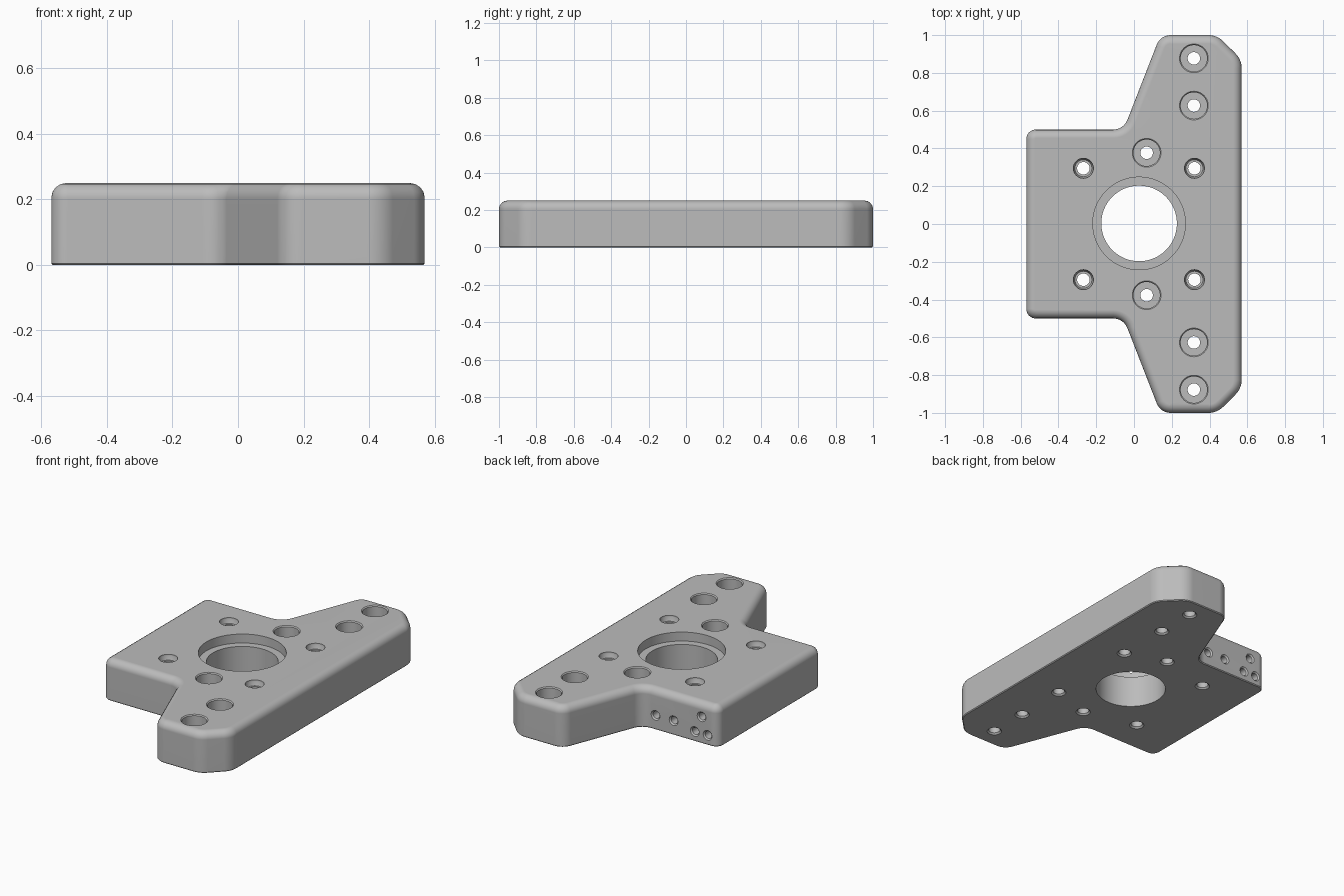
import bpy, bmesh, math
from mathutils import Vector, Matrix

if "Cube" in bpy.data.objects:
    bpy.data.objects.remove(bpy.data.objects["Cube"])

HEIGHT = 0.25

metal = bpy.data.materials.new("machined grey")
metal.use_nodes = True
grey = (0.5, 0.5, 0.5, 1)
metal.diffuse_color = grey
metal.node_tree.nodes["Principled BSDF"].inputs["Base Color"].default_value = grey


def filleted(corners, steps=8):
    """Round each (x, y, radius) corner with a tangent arc."""
    points = []
    for i, (x, y, r) in enumerate(corners):
        p = Vector((x, y))
        a = (Vector(corners[i - 1][:2]) - p).normalized()
        b = (Vector(corners[(i + 1) % len(corners)][:2]) - p).normalized()
        half = a.angle(b) / 2
        centre = p + (a + b).normalized() * r / math.sin(half)
        start = p + a * r / math.tan(half) - centre
        end = p + b * r / math.tan(half) - centre
        sweep = start.angle_signed(end)
        for k in range(steps + 1):
            # angle_signed is clockwise positive
            points.append(centre + Matrix.Rotation(-sweep * k / steps, 2) @ start)
    return points


def make_object(name, bm):
    bmesh.ops.recalc_face_normals(bm, faces=bm.faces)
    mesh = bpy.data.meshes.new(name)
    bm.to_mesh(mesh)
    bm.free()
    obj = bpy.data.objects.new(name, mesh)
    bpy.context.collection.objects.link(obj)
    mesh.materials.append(metal)
    return obj


def lathe(bm, profile, place, sides=40):
    """Add a closed turned solid from (radius, height) pairs."""
    rings = []
    for r, z in profile:
        rings.append([bm.verts.new(place @ Vector((r * math.cos(t), r * math.sin(t), z)))
                      for t in (math.tau * k / sides for k in range(sides))])
    for low, high in zip(rings, rings[1:]):
        for k in range(sides):
            n = (k + 1) % sides
            bm.faces.new((low[k], low[n], high[n], high[k]))
    bm.faces.new(rings[0][::-1])
    bm.faces.new(rings[-1])


# Plate: mirrored outline, extruded, with rounded top and fine bottom chamfer
lower = [(-0.57, -0.5, 0.05), (-0.055, -0.5, 0.08), (0.14, -1, 0.08),
         (0.44, -1, 0.11), (0.57, -0.87, 0.11)]
outline = filleted(lower + [(x, -y, r) for x, y, r in reversed(lower)])
bm = bmesh.new()
base = bm.faces.new([bm.verts.new((p.x, p.y, 0)) for p in outline])
grown = bmesh.ops.extrude_face_region(bm, geom=[base], use_keep_orig=True)["geom"]
bmesh.ops.translate(bm, vec=(0, 0, HEIGHT),
                    verts=[g for g in grown if isinstance(g, bmesh.types.BMVert)])
bmesh.ops.recalc_face_normals(bm, faces=bm.faces)
for level, size, segments in ((HEIGHT, 0.045, 4), (0, 0.005, 1)):
    rim = [e for e in bm.edges if all(abs(v.co.z - level) < 1e-5 for v in e.verts)]
    bmesh.ops.bevel(bm, geom=rim, offset=size, offset_type='OFFSET', segments=segments,
                    profile=0.5, affect='EDGES', clamp_overlap=False)
plate = make_object("mounting_plate", bm)

# Hole shapes, from below the plate to above it
TOP = HEIGHT + 0.02
foot = [(0.042, -0.02), (0.042, 0), (0.033, 0.009)]
bolt_hole = foot + [(0.033, 0.12), (0.07, 0.12), (0.07, HEIGHT - 0.006),
                    (0.076, HEIGHT), (0.076, TOP)]
small_hole = foot + [(0.033, 0.218), (0.045, 0.218), (0.053, HEIGHT - 0.01),
                     (0.053, TOP)]
centre_bore = [(0.2, -0.02), (0.2, 0.195), (0.245, 0.195), (0.245, TOP)]
side_hole = [(0.022, -0.1), (0.022, -0.008), (0.03, 0), (0.03, 0.02)]

# Cutter with every hole
bm = bmesh.new()
lathe(bm, centre_bore, Matrix.Translation((0.027, 0.003, 0)), 96)
for side in (-1, 1):
    for x, y in ((0.317, 0.877), (0.317, 0.627), (0.067, 0.377)):
        lathe(bm, bolt_hole, Matrix.Translation((x, side * y, 0)))
    for x in (-0.268, 0.32):
        lathe(bm, small_hole, Matrix.Translation((x, side * 0.295, 0)))
for x, z in ((-0.143, 0.088), (-0.266, 0.088), (-0.456, 0.163),
             (-0.41, 0.06), (-0.497, 0.06)):
    lathe(bm, side_hole, Matrix.Translation((x, 0.5, z))
          @ Matrix.Rotation(-math.pi / 2, 4, 'X'), 24)
cutter = make_object("hole_cutter", bm)
cutter.hide_render = True

# Cut the holes and finish the shading
cut = plate.modifiers.new("Holes", 'BOOLEAN')
cut.operation = 'DIFFERENCE'
cut.solver = 'EXACT'
cut.object = cutter
for obj in bpy.context.selected_objects:
    obj.select_set(False)
plate.select_set(True)
bpy.context.view_layer.objects.active = plate
bpy.ops.object.modifier_apply(modifier=cut.name)
bpy.data.objects.remove(cutter)
bpy.ops.object.shade_smooth_by_angle(angle=math.radians(30))
weighted = plate.modifiers.new("Even shading", 'WEIGHTED_NORMAL')
weighted.keep_sharp = True
